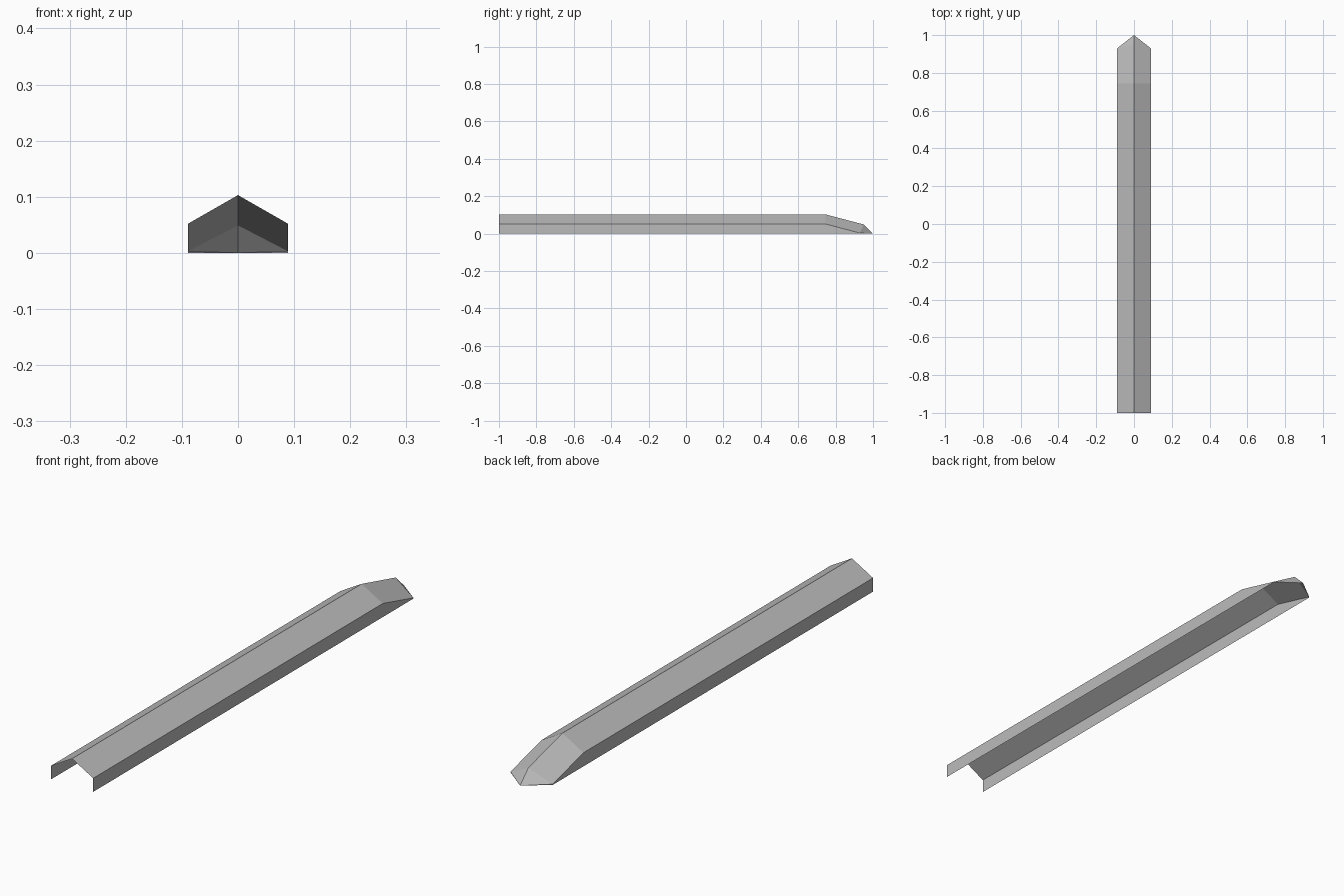
import bpy
import bmesh

if "Cube" in bpy.data.objects:
    bpy.data.objects.remove(bpy.data.objects["Cube"])

# Plain grey sheet
grey = bpy.data.materials.new("grey")
grey.diffuse_color = (0.5, 0.5, 0.5, 1)
grey.use_nodes = True
grey.node_tree.nodes["Principled BSDF"].inputs["Base Color"].default_value = grey.diffuse_color

W, EAVE, RIDGE = 0.089, 0.052, 0.103
BEND, NOSE, TIP = 0.745, 0.93, 1.0

bm = bmesh.new()


def section(y_side, eave, y_ridge, ridge):
    """Half cross-section: wall foot, eave and ridge."""
    return [bm.verts.new(p) for p in
            ((W, y_side, 0), (W, y_side, eave), (0, y_ridge, ridge))]


# Straight length, then the part sloping down to the nose
sections = [section(-1, EAVE, -1, RIDGE),
            section(BEND, EAVE, BEND, RIDGE),
            section(NOSE, 0.003, 0.95, 0.049)]
for a, b in zip(sections, sections[1:]):
    for i in range(2):
        bm.faces.new((a[i], b[i], b[i + 1], a[i + 1]))

# Pointed nose
foot, eave, ridge = sections[-1]
tip = bm.verts.new((0, TIP, 0))
bm.faces.new((eave, tip, ridge))
bm.faces.new((foot, tip, eave))

# Mirror to the other half and weld along the ridge
half = bm.verts[:] + bm.edges[:] + bm.faces[:]
copy = bmesh.ops.duplicate(bm, geom=half)["geom"]
for v in copy:
    if isinstance(v, bmesh.types.BMVert):
        v.co.x *= -1
bmesh.ops.reverse_faces(
    bm, faces=[f for f in copy if isinstance(f, bmesh.types.BMFace)])
bmesh.ops.remove_doubles(bm, verts=bm.verts[:], dist=0.0005)

mesh = bpy.data.meshes.new("ridged_cover")
bm.to_mesh(mesh)
bm.free()
mesh.materials.append(grey)
bpy.context.collection.objects.link(bpy.data.objects.new("ridged_cover", mesh))
